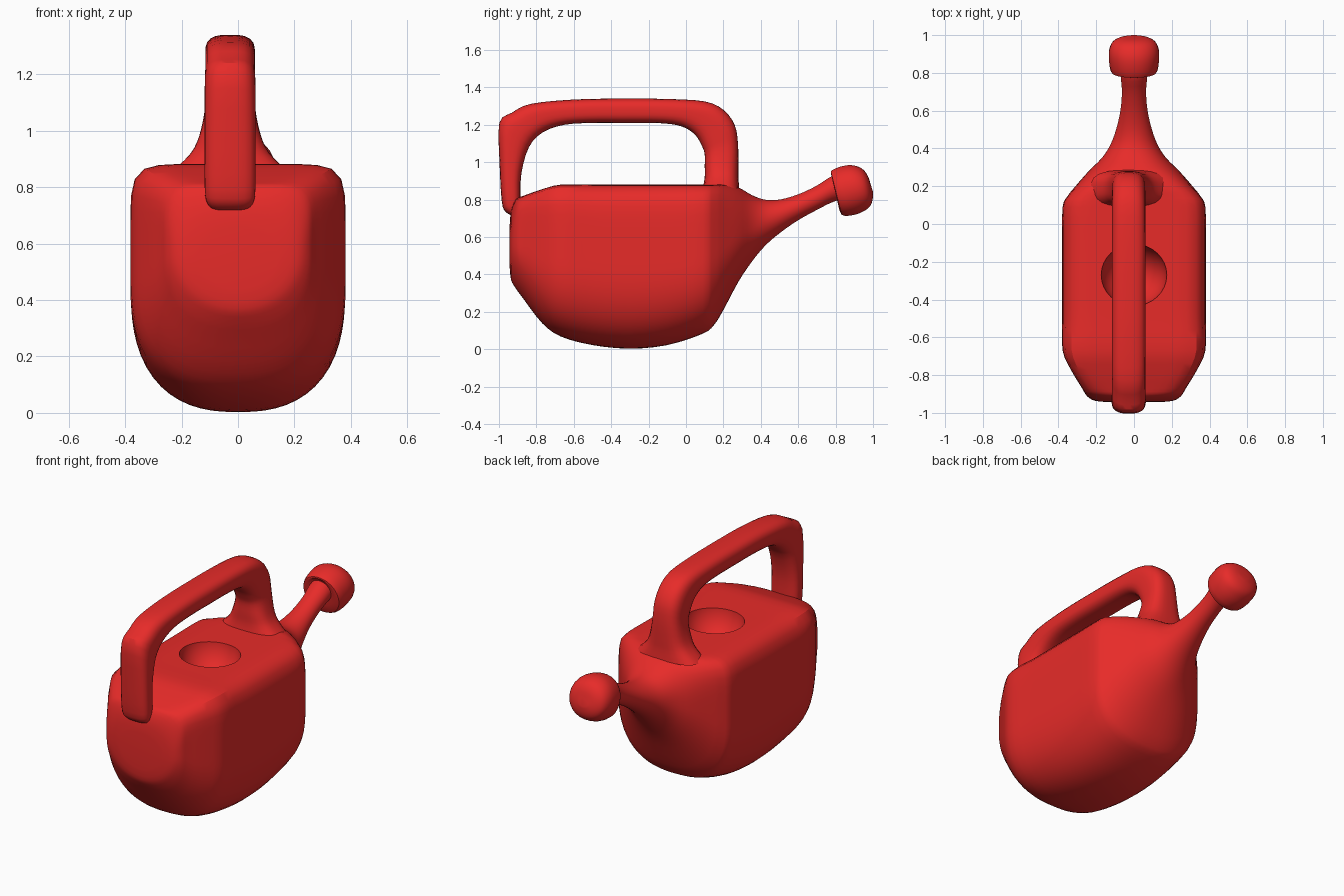
import bpy, bmesh
from math import sin, cos, pi, radians
from mathutils import Vector

if "Cube" in bpy.data.objects:
    bpy.data.objects.remove(bpy.data.objects["Cube"])

red = bpy.data.materials.new("red_plastic")
red.diffuse_color = (0.8, 0.024, 0.022, 1)
red.use_nodes = True
red.node_tree.nodes["Principled BSDF"].inputs["Base Color"].default_value = red.diffuse_color


def smooth_rows(rows, steps=3):
    """Catmull-Rom interpolation between the key rows."""
    out = []
    for i in range(len(rows) - 1):
        p0, p1, p2, p3 = (rows[max(i - 1, 0)], rows[i], rows[i + 1], rows[min(i + 2, len(rows) - 1)])
        for k in range(steps):
            t = k / steps
            out.append([b + .5 * t * (c - a + t * (2 * a - 5 * b + 4 * c - d + t * (3 * (b - c) + d - a)))
                        for a, b, c, d in zip(p0, p1, p2, p3)])
    return out + [rows[-1]]


def loft(name, rows, x=0.0, sides=40):
    """Skin rounded rings: (y_top, z_top, y_bottom, z_bottom, half_width, top_power, bottom_power)."""
    bm = bmesh.new()
    loops = []
    for yt, zt, yb, zb, hw, nt, nb in smooth_rows(rows):
        a, b = Vector((x, yt, zt)), Vector((x, yb, zb))
        mid, up = (a + b) / 2, (a - b) / 2
        loop = []
        for i in range(sides):
            t = 2 * pi * (i + 0.5) / sides
            c, s = cos(t), sin(t)
            n = nt if s > 0 else nb
            r = (abs(c) ** n + abs(s) ** n) ** (-1 / n)
            loop.append(bm.verts.new(mid + up * (s * r) + Vector((hw * c * r, 0, 0))))
        loops.append(loop)
    for p, q in zip(loops, loops[1:]):
        for i in range(sides):
            j = (i + 1) % sides
            bm.faces.new((p[i], p[j], q[j], q[i]))
    bm.faces.new(loops[0])
    bm.faces.new(loops[-1])
    bmesh.ops.recalc_face_normals(bm, faces=bm.faces)
    mesh = bpy.data.meshes.new(name)
    bm.to_mesh(mesh)
    bm.free()
    ob = bpy.data.objects.new(name, mesh)
    bpy.context.collection.objects.link(ob)
    mesh.materials.append(red)
    return ob


def activate(ob):
    bpy.ops.object.select_all(action='DESELECT')
    ob.select_set(True)
    bpy.context.view_layer.objects.active = ob


# Body flowing into the spout: y, z top, z bottom, half width, corner powers
body_rows = [
    (-.943, .66, .44, .14, 2, 2), (-.935, .74, .37, .21, 2.4, 2),
    (-.91, .80, .325, .25, 4, 2.2), (-.87, .82, .27, .275, 7, 2.4),
    (-.77, .855, .14, .335, 10, 2.5), (-.67, .88, .068, .378, 9, 2.5),
    (-.50, .88, .022, .38, 8, 2.5), (-.30, .88, .003, .38, 8, 2.5),
    (-.10, .88, .022, .38, 8, 2.5), (.09, .88, .083, .378, 8, 2.5),
    (.15, .88, .13, .35, 7, 2.4), (.20, .88, .21, .31, 5, 2.3),
    (.28, .865, .36, .24, 3, 2.2), (.35, .825, .465, .17, 2.4, 2),
    (.42, .80, .55, .125, 2, 2), (.50, .80, .62, .095, 2, 2),
    (.60, .828, .69, .072, 2, 2), (.70, .875, .745, .064, 2, 2),
    (.78, .925, .785, .07, 2, 2), (.86, .94, .81, .07, 2, 2),
]
body = loft("body_and_spout", [(y, t, y, b, w, n, m) for y, t, b, w, n, m in body_rows], sides=64)

# Bowl-shaped filling hole in the top
bpy.ops.mesh.primitive_uv_sphere_add(segments=32, ring_count=20, location=(0, -.27, .90))
cutter = bpy.context.object
cutter.name = "hole_cutter"
cutter.scale = (.175, .165, .19)
cutter.hide_render = True
cutter.data.materials.append(red)
hole = body.modifiers.new("filling_hole", 'BOOLEAN')
hole.object = cutter
hole.operation = 'DIFFERENCE'
hole.solver = 'EXACT'
activate(body)
bpy.ops.object.modifier_apply(modifier=hole.name)
bpy.data.objects.remove(cutter)

# Handle: outer y z, inner y z, half width
handle_rows = [
    (-.93, .715, -.89, .725, .06), (-.965, .735, -.885, .76, .082),
    (-.985, .79, -.885, .81, .09), (-.997, 1.0, -.88, .94, .09),
    (-.998, 1.21, -.84, 1.08, .09), (-.93, 1.265, -.765, 1.16, .088),
    (-.83, 1.312, -.65, 1.20, .088), (-.60, 1.335, -.50, 1.21, .088),
    (-.35, 1.34, -.35, 1.21, .088), (-.10, 1.338, -.13, 1.208, .088),
    (.10, 1.325, -.02, 1.19, .088), (.20, 1.28, .05, 1.145, .088),
    (.26, 1.20, .088, 1.08, .088), (.278, 1.10, .10, 1.04, .09),
    (.28, .98, .10, .98, .11), (.28, .92, .10, .92, .14), (.285, .86, .09, .86, .20),
]
handle = loft("handle", [r + (3, 3) for r in handle_rows], x=-.028, sides=28)

# Watering head on the spout tip
rose_rows = [
    (.785, .93, .81, .79, .07), (.774, .952, .833, .718, .118),
    (.82, .975, .90, .718, .132), (.88, .985, .955, .74, .132),
    (.935, .97, .985, .765, .115), (.968, .935, .998, .80, .078), (.985, .89, 1.0, .84, .03),
]
rose = loft("watering_head", [r + (2.1, 2.1) for r in rose_rows], sides=28)

# Smooth shading with crisp edges
for ob in (body, handle, rose):
    activate(ob)
    bpy.ops.object.shade_smooth_by_angle(angle=radians(32))
